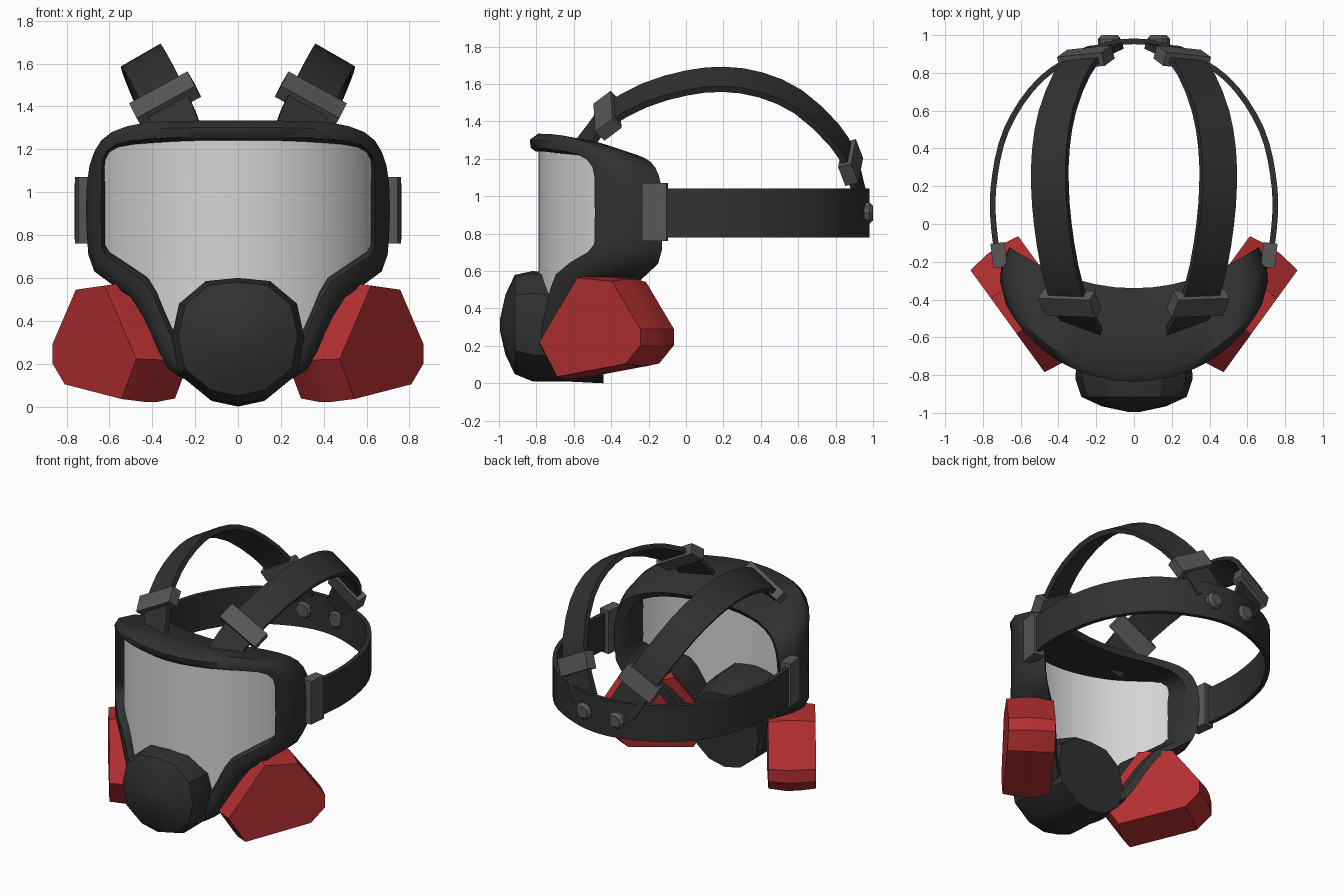
import bpy, bmesh, math
from mathutils import Vector as V

if "Cube" in bpy.data.objects:
    bpy.data.objects.remove(bpy.data.objects["Cube"])


def material(name, c):
    m = bpy.data.materials.new(name)
    m.diffuse_color = (*c, 1)
    m.use_nodes = True
    m.node_tree.nodes["Principled BSDF"].inputs["Base Color"].default_value = m.diffuse_color
    return m


RUBBER = material("black_rubber", (0.03, 0.03, 0.03))
BUCKLE = material("grey_plastic", (0.095, 0.095, 0.095))
RED = material("red_plastic", (0.45, 0.028, 0.03))
GLASS = material("visor_grey", (0.66, 0.66, 0.66))


def loft(name, rings, mat, closed_ring=True, cap=True, wrap=False, angle=35):
    """Skin a list of equal-length point rings."""
    bm = bmesh.new()
    vs = [[bm.verts.new(p) for p in r] for r in rings]
    n = len(rings[0])
    pairs = list(zip(vs, vs[1:])) + ([(vs[-1], vs[0])] if wrap else [])
    for a, b in pairs:
        for i in range(n if closed_ring else n - 1):
            j = (i + 1) % n
            bm.faces.new((a[i], a[j], b[j], b[i]))
    if cap:
        bm.faces.new(vs[0])
        bm.faces.new(vs[-1])
    bmesh.ops.recalc_face_normals(bm, faces=bm.faces)
    me = bpy.data.meshes.new(name)
    bm.to_mesh(me)
    bm.free()
    me.materials.append(mat)
    ob = bpy.data.objects.new(name, me)
    bpy.context.collection.objects.link(ob)
    bpy.ops.object.select_all(action='DESELECT')
    bpy.context.view_layer.objects.active = ob
    ob.select_set(True)
    if angle:
        bpy.ops.object.shade_smooth_by_angle(angle=math.radians(angle))
    return ob


def spline(pts, n):
    """Catmull-Rom resampling of an open path."""
    p = [V(q) for q in pts]
    p = [2 * p[0] - p[1]] + p + [2 * p[-1] - p[-2]]
    out = []
    for i in range(1, len(p) - 2):
        a, b, c, d = p[i - 1:i + 3]
        for k in range(n):
            t = k / n
            out.append(0.5 * (2 * b + (c - a) * t + (2 * a - 5 * b + 4 * c - d) * t * t
                              + (3 * b - a - 3 * c + d) * t ** 3))
    return out + [p[-2]]


def section(p, tan, radial, w, t):
    """Rectangle across a path: w wide, t thick along the radial direction."""
    wd = tan.cross(radial).normalized()
    nn = wd.cross(tan).normalized()
    return [p + wd * a * w / 2 + nn * b * t / 2 for a, b in ((-1, -1), (1, -1), (1, 1), (-1, 1))]


def ribbon(name, path, radial, w, t, mat):
    rings = []
    for i, p in enumerate(path):
        tan = (path[min(i + 1, len(path) - 1)] - path[max(i - 1, 0)]).normalized()
        rings.append(section(p, tan, radial(p), w, t))
    return loft(name, rings, mat)


def buckle(name, p, tan, radial, w, length, t):
    p, tan = V(p), V(tan).normalized()
    loft(name, [section(p + tan * k * length / 2, tan, radial, w, t) for k in (-1, 1)], BUCKLE, angle=0)


def mirrored(half):
    """Close a half outline that starts and ends on x = 0."""
    h = spline([(x, 0, z) for x, z in half], 2)
    pts = [(p.x, p.z) for p in h]
    return pts + [(-x, z) for x, z in pts[-2:0:-1]]


# Face frame: rounded lip around the visor plus a skirt running back to the face
outer = mirrored([(0, 1.335), (.22, 1.333), (.43, 1.325), (.59, 1.28), (.67, 1.19), (.705, 1.04), (.705, .80),
                  (.67, .63), (.50, .51), (.40, .33), (.32, .17), (.18, .11), (0, .10)])
inner = mirrored([(0, 1.24), (.2, 1.24), (.40, 1.23), (.56, 1.21), (.62, 1.15), (.62, 1.02), (.62, .80),
                  (.60, .72), (.42, .60), (.35, .46), (.27, .30), (.15, .22), (0, .21)])


def visor_y(x):
    return -.11 - .69 * math.sqrt(max(0, 1 - (x / .69) ** 2))


def front_y(x):
    return -.11 - .72 * math.sqrt(max(0, 1 - (x / .75) ** 2))


def back_y(x, z):
    return -.34 + .5 * x * x - .3 * max(0, .65 - z)


def mix(a, b, t):
    return [(p[0] + (q[0] - p[0]) * t, p[1] + (q[1] - p[1]) * t) for p, q in zip(a, b)]


back = [(x * .93, .8 + (z - .8) * (.8 if z > .8 else .95)) for x, z in outer]
seal = [(x * .92, .8 + (z - .8) * .92) for x, z in back]
r_in = [V((x, visor_y(x) - .005, z)) for x, z in inner]
r_l1 = [V((x, front_y(x) + .0, z)) for x, z in mix(inner, outer, .2)]
r_l2 = [V((x, front_y(x) - .005, z)) for x, z in mix(inner, outer, .65)]
r_out = [V((x, front_y(x) + .04, z)) for x, z in outer]
r_back = [V((x, back_y(x, z), z)) for x, z in back]
r_mid = [(a + b) / 2 + V((a.x * .025, 0, (a.z - .8) * .025)) for a, b in zip(r_out, r_back)]
r_seal = [V((x, back_y(x, z) - .02, z)) for x, z in seal]
r_deep = [p + V((0, .04, 0)) for p in r_in]
loft("face_frame", [r_in, r_l1, r_l2, r_out, r_mid, r_back, r_seal, r_deep], RUBBER, cap=False, wrap=True, angle=50)

# Visor: curved sheet whose edges hide inside the frame
half = len(inner) // 2
cols = []
lower = [(0, .2), (.25, .24), (.30, .33), (.43, .57), (.61, .70), (.64, .72)]
for i in range(-24, 25):
    x = .64 * i / 24
    for (x0, z0), (x1, z1) in zip(lower, lower[1:]):
        if x0 <= abs(x) <= x1 + 1e-6:
            zl = z0 + (z1 - z0) * (abs(x) - x0) / (x1 - x0)
            break
    zt = 1.255 - .09 * max(0, (abs(x) - .4) / .24) ** 2
    cols.append([V((x, visor_y(x) + .012, zl)), V((x, visor_y(x) + .012, zt))])
loft("visor", cols, GLASS, closed_ring=False, cap=False)

# Nose cup: domed front, tapering back below the visor
cup = mirrored([(0, .30), (.15, .285), (.275, .18), (.31, .02), (.275, -.15), (.14, -.26), (0, -.29)])[::2]
layers = [(-.44, .88, .255), (-.62, .97, .29), (-.82, 1, .30), (-.915, .9, .31), (-.965, .55, .31), (-.995, .1, .31)]
loft("nose_cup", [[V((x * s, y, zc + z * s)) for x, z in cup] for y, s, zc in layers], RUBBER, angle=32)

# Filter canisters: chunky rounded-triangle slabs, slightly fatter in the middle
prof = [(0, .22), (.255, .57), (.49, .55), (.68, .29), (.68, .2), (.58, .1), (.12, .03)]
for s, side in ((1, "right"), (-1, "left")):
    rings = []
    for depth, k in ((0, .98), (.12, 1.03), (.2, 1.03), (.31, .97)):
        ring = []
        for u, z in prof:
            u, z = .36 + (u - .36) * k, .29 + (z - .29) * k
            ring.append(V((s * (.47 + .588 * u - .81 * depth), -.79 + .81 * u + .588 * depth, z)))
        rings.append(ring)
    loft("filter_canister_" + side, rings, RED, angle=25)

# Head band: flat strap round the back of the head
hb = [(.70, -.22, .91), (.735, -.08, .91), (.745, .185, .91), (.675, .5, .91), (.49, .77, .91), (.23, .92, .91)]
hb_full = hb + [(0, .967, .91)] + [(-x, y, z) for x, y, z in hb[::-1]]
ribbon("head_band", spline(hb_full, 4), lambda p: V((p.x, p.y - .15, 0)), .26, .03, RUBBER)

# Crown straps, buckles and rivets, one set per side
crown = [(.26, -.58, 1.23), (.295, -.5, 1.335), (.34, -.42, 1.43), (.395, -.22, 1.54), (.43, 0, 1.605),
         (.445, .2, 1.625), (.44, .4, 1.595), (.405, .6, 1.505), (.33, .79, 1.33), (.255, .88, 1.18), (.15, .935, .98)]
for s, side in ((1, "right"), (-1, "left")):
    centre = V((0, .2, .85))
    path = spline([(s * x, y, z) for x, y, z in crown], 2)
    ribbon("crown_strap_" + side, path, lambda p: p - centre, .21, .035, RUBBER)
    for label, i in (("front", 4), ("rear", 18)):
        p = path[i]
        buckle(f"{label}_buckle_{side}", p, path[i + 1] - path[i - 1], p - centre,
               .31 if label == "front" else .27, .12, .075)
    buckle("side_buckle_" + side, (s * .715, -.165, .915), (s * .12, 1, 0), V((s, 0, 0)), .31, .13, .075)
    ring = [(.06 * math.cos(a * math.pi / 5), .06 * math.sin(a * math.pi / 5)) for a in range(10)]
    loft("rivet_" + side, [[V((s * .13 + x * k, y, .91 + z * k)) for x, z in ring]
                           for y, k in ((.915, .8), (.93, 1), (.98, 1), (1.0, .7))], BUCKLE, angle=25)
